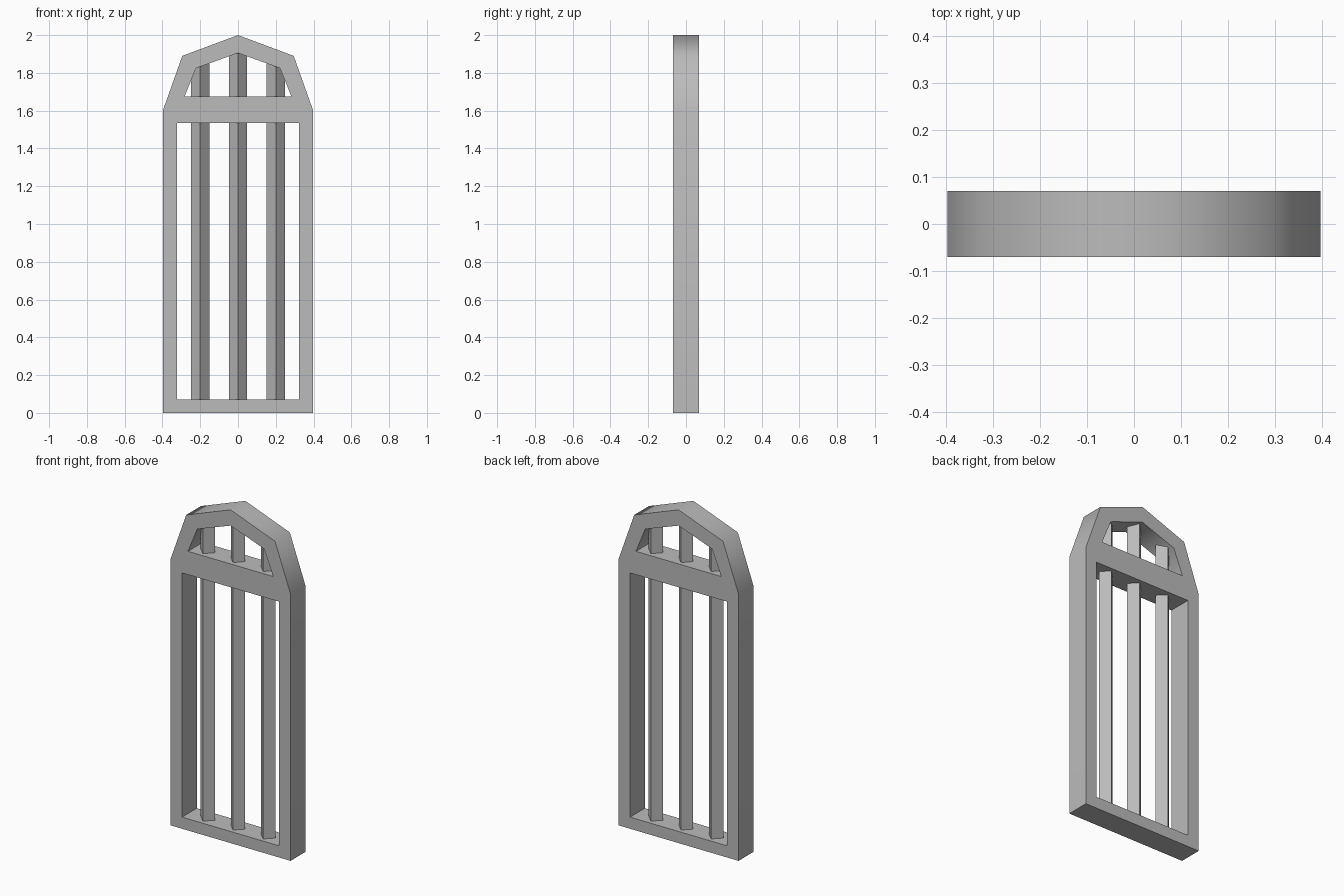
import bpy
import bmesh
import math

cube = bpy.data.objects.get("Cube")
if cube:
    bpy.data.objects.remove(cube, do_unlink=True)

# One plain grey for the whole window
GREY = (0.5, 0.5, 0.5, 1)
grey = bpy.data.materials.new("stone_grey")
grey.use_nodes = True
grey.diffuse_color = GREY
grey.node_tree.nodes["Principled BSDF"].inputs["Base Color"].default_value = GREY

HALF_DEPTH = 0.07


def finish(name, bm):
    bmesh.ops.recalc_face_normals(bm, faces=bm.faces[:])
    mesh = bpy.data.meshes.new(name)
    bm.to_mesh(mesh)
    bm.free()
    mesh.materials.append(grey)
    obj = bpy.data.objects.new(name, mesh)
    bpy.context.collection.objects.link(obj)
    return obj


def mirrored(half):
    """Close a right-hand outline by mirroring it across x = 0."""
    return half + [(-x, z) for x, z in reversed(half) if x > 0]


# Frame: arched outline with a tall opening and a small arched one
outlines = [
    mirrored([(0.398, 0), (0.398, 1.6), (0.295, 1.89), (0, 2)]),
    mirrored([(0.322, 0.07), (0.322, 1.535)]),
    mirrored([(0.283, 1.675), (0.222, 1.825), (0, 1.905)]),
]
bm = bmesh.new()
for outline in outlines:
    ring = [bm.verts.new((x, -HALF_DEPTH, z)) for x, z in outline]
    for i, vert in enumerate(ring):
        bm.edges.new((vert, ring[i - 1]))
bmesh.ops.triangle_fill(bm, use_beauty=True, edges=bm.edges[:], normal=(0, -1, 0))
bmesh.ops.dissolve_limit(bm, angle_limit=0.01, verts=[], edges=bm.edges[:])
extruded = bmesh.ops.extrude_face_region(bm, geom=bm.faces[:], use_keep_orig=True)
back = [g for g in extruded["geom"] if isinstance(g, bmesh.types.BMVert)]
bmesh.ops.translate(bm, verts=back, vec=(0, 2 * HALF_DEPTH, 0))
frame = finish("window_frame", bm)

# Smooth the arch, keep the corners sharp
bpy.ops.object.select_all(action="DESELECT")
frame.select_set(True)
bpy.context.view_layer.objects.active = frame
bpy.ops.object.shade_smooth_by_angle(angle=math.radians(60))

# Bars: square rods set diagonally, ends buried in the frame
for name, x, top in (("right_bar", -0.2, 1.86), ("middle_bar", 0, 1.94), ("left_bar", 0.2, 1.86)):
    bm = bmesh.new()
    bottom = 0.03
    bmesh.ops.create_cone(bm, cap_ends=True, segments=4, radius1=0.048,
                          radius2=0.048, depth=top - bottom)
    # Put a corner of the rod straight towards the front
    corner = bm.verts[:][0].co
    turn = -math.atan2(corner.y, corner.x)
    for vert in bm.verts:
        cx, cy = vert.co.x, vert.co.y
        vert.co.x = cx * math.cos(turn) - cy * math.sin(turn) + x
        vert.co.y = cx * math.sin(turn) + cy * math.cos(turn)
        vert.co.z += (top + bottom) / 2
    finish(name, bm)
